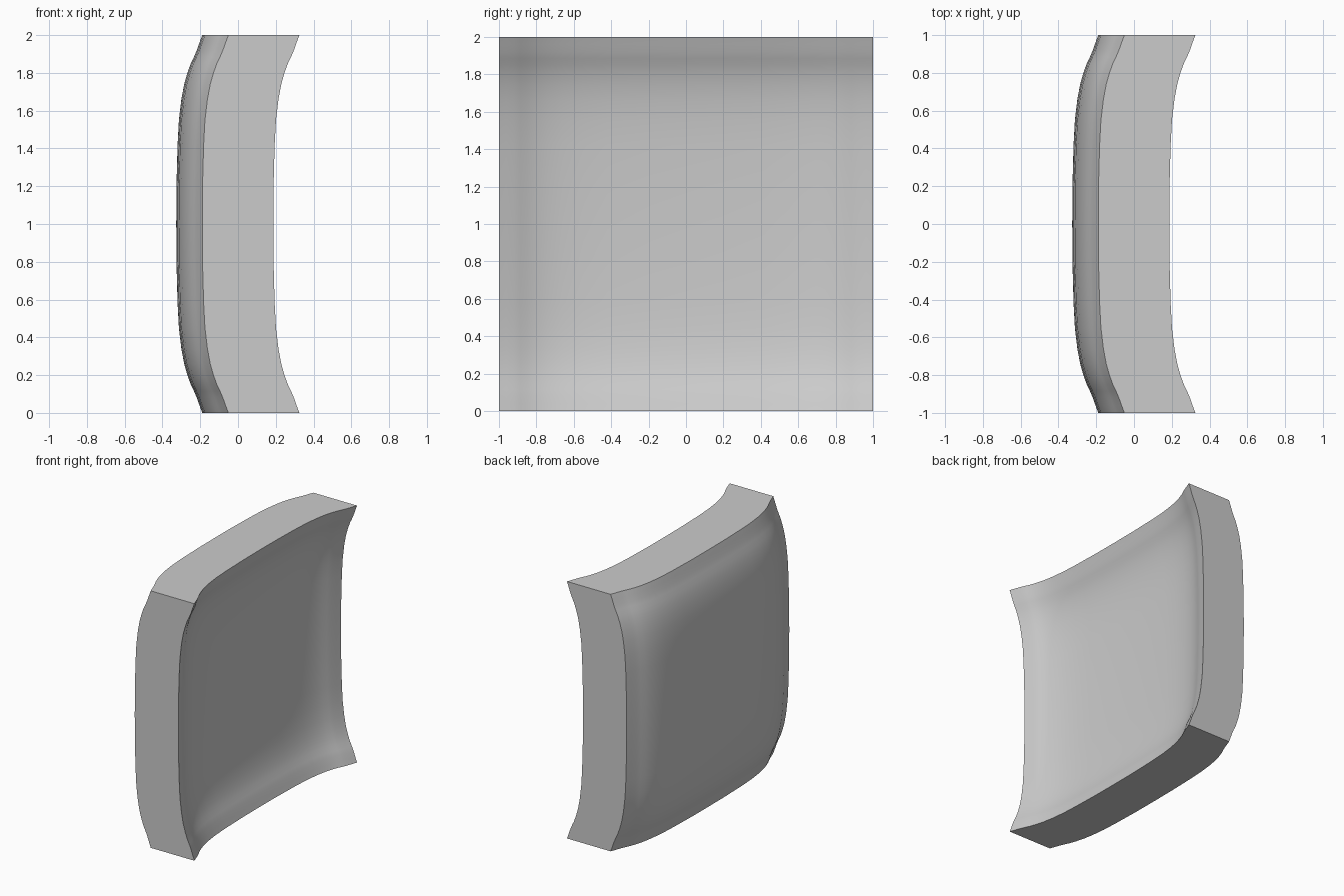
import bpy
import bmesh
import math

cube = bpy.data.objects.get("Cube")
if cube:
    bpy.data.objects.remove(cube, do_unlink=True)

# Flare profile: distance from the centre line, offset towards +x
PROFILE = [(0, 0), (0.2, 0.001), (0.42, 0.007), (0.55, 0.014), (0.66, 0.027),
           (0.74, 0.042), (0.8, 0.059), (0.85, 0.077), (0.885, 0.094),
           (0.92, 0.109), (0.96, 0.123), (1, 0.138)]
CENTRE_X = -0.327
THICKNESS = 0.376

# Mirror the profile to cover the full width
full = [(-d, h) for d, h in reversed(PROFILE[1:])] + PROFILE

# Curved outer sheet, both directions sharing one profile
bm = bmesh.new()
rows = [[bm.verts.new((CENTRE_X + hy + hz, y, z + 1)) for y, hy in full]
        for z, hz in full]
for low, high in zip(rows, rows[1:]):
    for i in range(len(full) - 1):
        bm.faces.new((low[i], low[i + 1], high[i + 1], high[i]))

# Thicken straight along x, leaving flat side walls
result = bmesh.ops.extrude_face_region(bm, geom=bm.faces[:], use_keep_orig=True)
moved = [v for v in result["geom"] if isinstance(v, bmesh.types.BMVert)]
bmesh.ops.translate(bm, verts=moved, vec=(THICKNESS, 0, 0))
bmesh.ops.recalc_face_normals(bm, faces=bm.faces[:])

mesh = bpy.data.meshes.new("curved_panel")
bm.to_mesh(mesh)
bm.free()
panel = bpy.data.objects.new("curved_panel", mesh)
bpy.context.collection.objects.link(panel)

# Plain grey finish
grey = bpy.data.materials.new("light grey")
grey.use_nodes = True
colour = (0.6, 0.6, 0.6, 1)
grey.diffuse_color = colour
grey.node_tree.nodes["Principled BSDF"].inputs["Base Color"].default_value = colour
mesh.materials.append(grey)

bpy.context.view_layer.objects.active = panel
panel.select_set(True)
bpy.ops.object.shade_smooth_by_angle(angle=math.radians(30))
